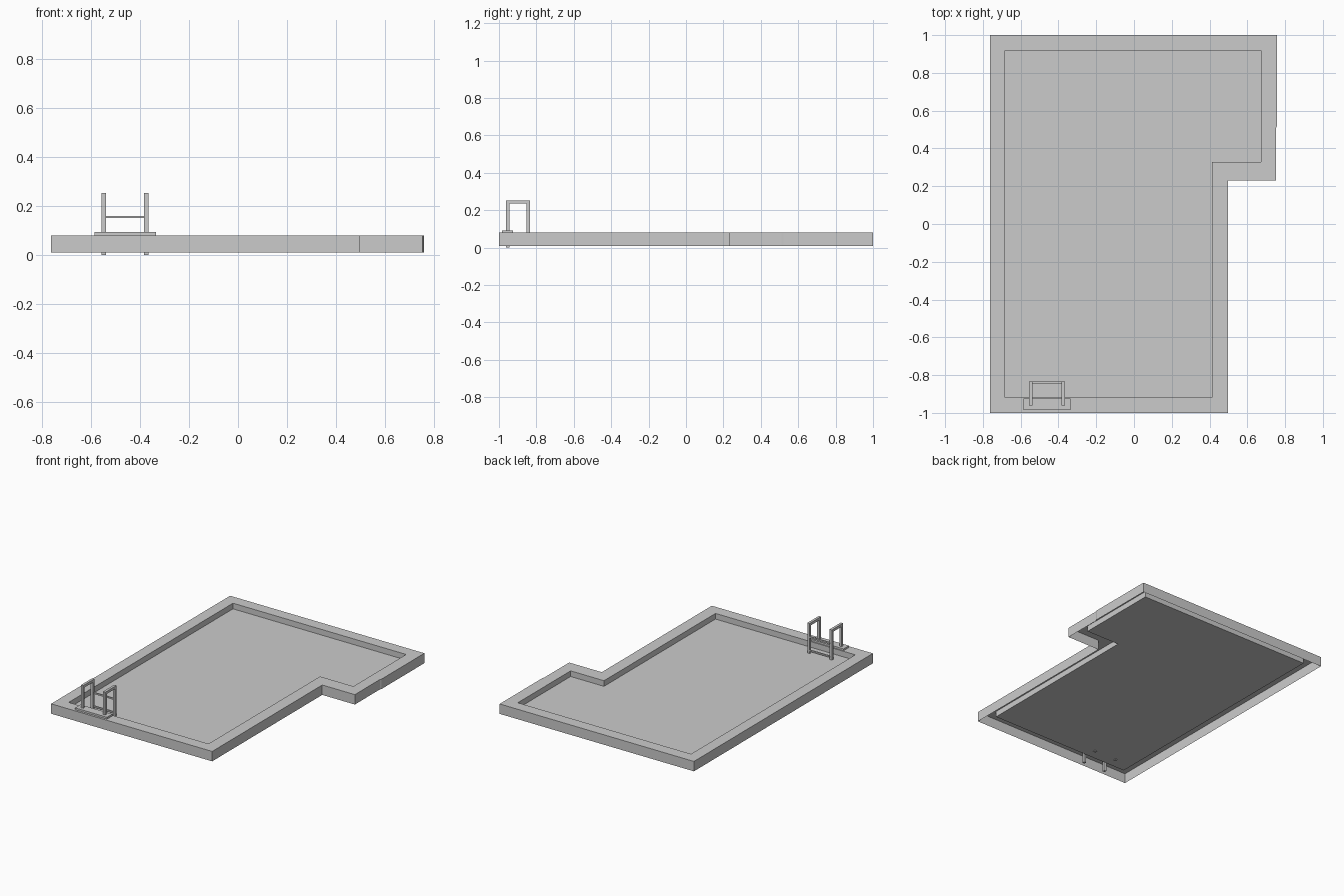
import bpy, bmesh

if "Cube" in bpy.data.objects:
    bpy.data.objects.remove(bpy.data.objects["Cube"])

OUTER = [(-.762, -1), (.498, -1), (.498, .23), (.753, .23),
         (.753, .51), (.758, .52), (.758, 1), (-.762, 1)]
INNER = [(-.682, -.918), (.412, -.918), (.412, .328), (.673, .328),
         (.673, .51), (.673, .52), (.673, .918), (-.682, .918)]
TOP, BASE, FLOOR = .08, .01, .04


def finish(name, bm):
    mesh = bpy.data.meshes.new(name)
    bm.to_mesh(mesh)
    bm.free()
    obj = bpy.data.objects.new(name, mesh)
    bpy.context.collection.objects.link(obj)
    return obj


def box(name, x, y, z):
    bm = bmesh.new()
    bmesh.ops.create_cube(bm, size=1)
    for v in bm.verts:
        v.co = [r[0] if c < 0 else r[1] for c, r in zip(v.co, (x, y, z))]
    return finish(name, bm)


# Pool rim: open-bottomed shell of outer wall, deck top and inner wall
bm = bmesh.new()
loops = [[bm.verts.new((x, y, z)) for x, y in pts]
         for pts, z in ((OUTER, BASE), (OUTER, TOP), (INNER, TOP), (INNER, FLOOR))]
n = len(OUTER)
for a, b in zip(loops, loops[1:]):
    for i in range(n):
        j = (i + 1) % n
        bm.faces.new((a[i], a[j], b[j], b[i]))
finish("pool_rim", bm)

# Pool floor: single sheet closing the inner wall
bm = bmesh.new()
bm.faces.new([bm.verts.new((x, y, FLOOR)) for x, y in INNER])
finish("pool_floor", bm)

# Ladder step plate on the deck
box("ladder_plate", (-.585, -.335), (-.985, -.925), (TOP, .093))

# Ladder handrails: one inverted U per side, front leg runs down through the deck
for side, x in (("left", -.547), ("right", -.374)):
    bm = bmesh.new()
    profile = [(-.962, 0), (-.945, 0), (-.945, .235), (-.852, .235),
               (-.852, .035), (-.835, .035), (-.835, .253), (-.962, .253)]
    face = bm.faces.new([bm.verts.new((x - .009, y, z)) for y, z in profile])
    ext = bmesh.ops.extrude_face_region(bm, geom=[face], use_keep_orig=True)
    for v in ext["geom"]:
        if isinstance(v, bmesh.types.BMVert):
            v.co.x += .018
    bmesh.ops.recalc_face_normals(bm, faces=bm.faces)
    finish("ladder_rail_" + side, bm)

# Ladder rungs between the pool-side legs
for name, z in (("upper", .155), ("lower", .06)):
    box("ladder_rung_" + name, (-.54, -.381), (-.844, -.834), (z - .005, z + .005))
